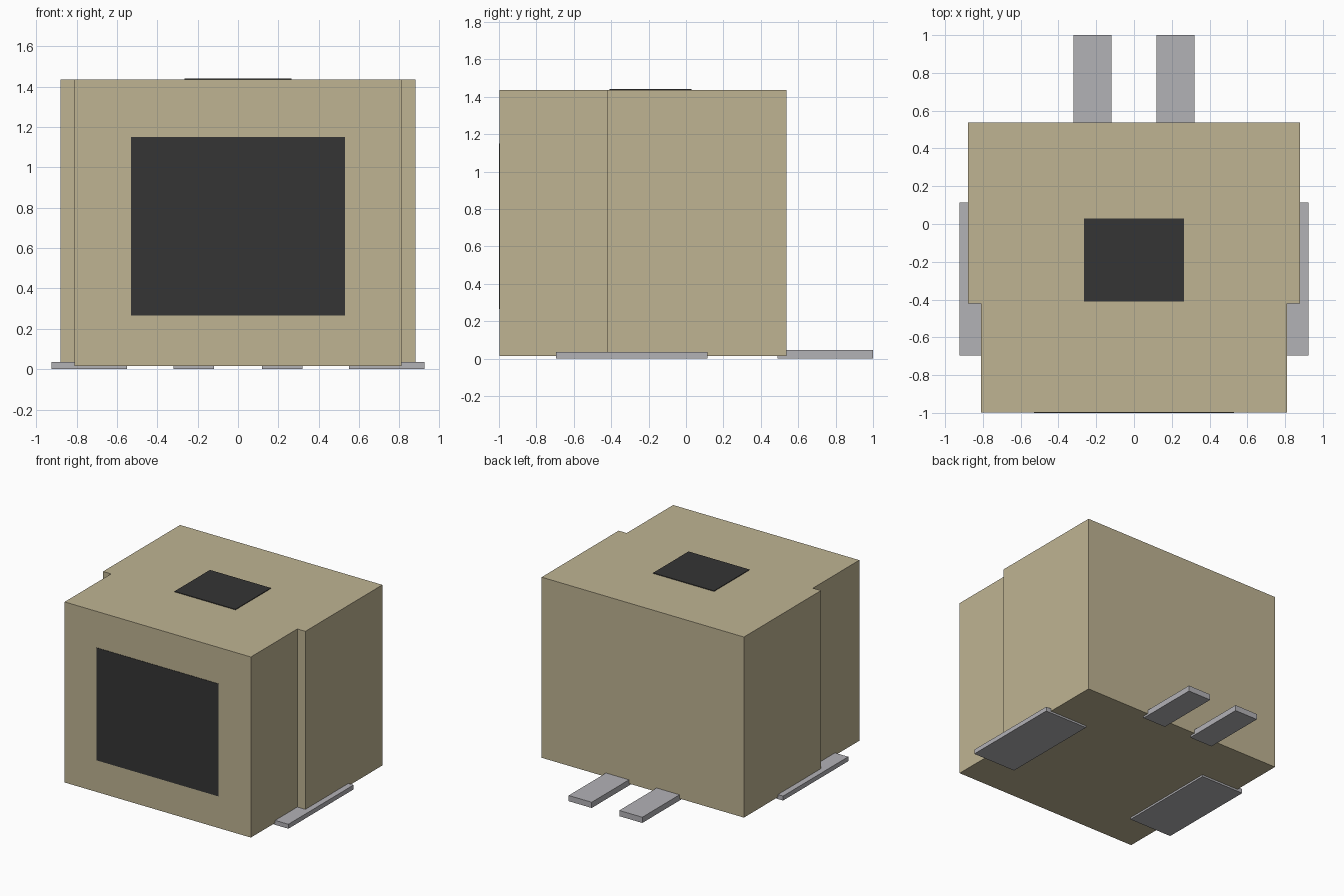
import bpy
import bmesh

if "Cube" in bpy.data.objects:
    bpy.data.objects.remove(bpy.data.objects["Cube"], do_unlink=True)


def material(name, rgb):
    mat = bpy.data.materials.new(name)
    mat.use_nodes = True
    color = (*rgb, 1.0)
    mat.diffuse_color = color
    mat.node_tree.nodes["Principled BSDF"].inputs["Base Color"].default_value = color
    return mat


beige = material("beige_plastic", (0.52, 0.455, 0.29))
dark = material("dark_grey", (0.035, 0.035, 0.035))
metal = material("metal_grey", (0.45, 0.445, 0.47))


def prism(name, outline, z0, z1, mat):
    """Extrude a flat xy outline from z0 up to z1."""
    bm = bmesh.new()
    base = bm.faces.new([bm.verts.new((x, y, z0)) for x, y in outline])
    top = bmesh.ops.extrude_face_region(bm, geom=[base])["geom"]
    verts = [v for v in top if isinstance(v, bmesh.types.BMVert)]
    bmesh.ops.translate(bm, verts=verts, vec=(0, 0, z1 - z0))
    bmesh.ops.recalc_face_normals(bm, faces=bm.faces)
    mesh = bpy.data.meshes.new(name)
    bm.to_mesh(mesh)
    bm.free()
    mesh.materials.append(mat)
    obj = bpy.data.objects.new(name, mesh)
    bpy.context.collection.objects.link(obj)
    return obj


def box(name, x, y, z, mat):
    outline = [(x[0], y[0]), (x[1], y[0]), (x[1], y[1]), (x[0], y[1])]
    return prism(name, outline, z[0], z[1], mat)


# Housing with a narrower front section
half = [(0.81, -0.997), (0.81, -0.42), (0.88, -0.42), (0.88, 0.537)]
outline = half + [(-x, y) for x, y in reversed(half)]
prism("housing", outline, 0.015, 1.435, beige)

# Dark plates on the front and top
box("front_window", (-0.53, 0.53), (-1.0, -0.996), (0.265, 1.15), dark)
box("top_window", (-0.265, 0.265), (-0.41, 0.03), (1.434, 1.44), dark)

# Mounting tabs at the sides and contact pins at the back
for side, s in (("left", 1), ("right", -1)):
    box(f"side_tab_{side}", sorted((s * 0.55, s * 0.925)), (-0.695, 0.115), (0, 0.035), metal)
    box(f"rear_pin_{side}", sorted((s * 0.12, s * 0.32)), (0.49, 1.0), (0, 0.045), metal)
